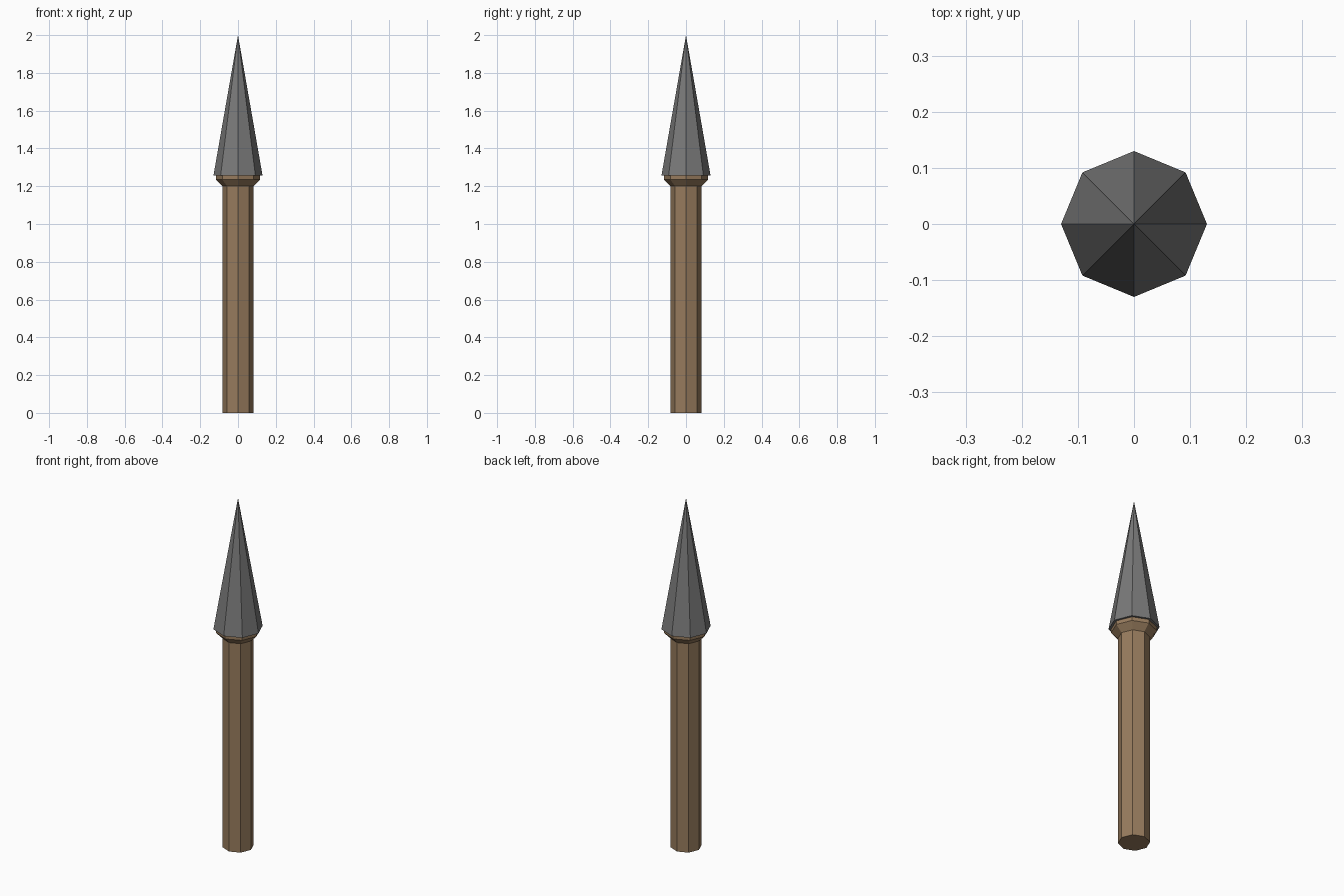
import bpy
import math

if "Cube" in bpy.data.objects:
    bpy.data.objects.remove(bpy.data.objects["Cube"])

SIDES = 8


def material(name, color):
    mat = bpy.data.materials.new(name)
    mat.diffuse_color = (*color, 1)
    mat.use_nodes = True
    mat.node_tree.nodes["Principled BSDF"].inputs["Base Color"].default_value = mat.diffuse_color
    return mat


def lathe(name, profile, mat):
    """Flat-faced closed solid from (radius, z) rings; radius 0 makes a point."""
    verts, faces, rings = [], [], []
    for r, z in profile:
        n = SIDES if r > 0 else 1
        rings.append([len(verts) + i for i in range(n)])
        for i in range(n):
            a = 2 * math.pi * i / SIDES
            verts.append((r * math.cos(a), r * math.sin(a), z))
    for lo, hi in zip(rings, rings[1:]):
        for i in range(SIDES):
            j = (i + 1) % SIDES
            if len(hi) == 1:
                faces.append((lo[i], lo[j], hi[0]))
            else:
                faces.append((lo[i], lo[j], hi[j], hi[i]))
    faces.append(rings[0][::-1])
    if len(rings[-1]) > 1:
        faces.append(rings[-1])
    mesh = bpy.data.meshes.new(name)
    mesh.from_pydata(verts, [], faces)
    mesh.materials.append(mat)
    obj = bpy.data.objects.new(name, mesh)
    bpy.context.collection.objects.link(obj)
    return obj


wood = material("wood", (0.31, 0.2, 0.11))
metal = material("dark_metal", (0.19, 0.19, 0.19))

# Wooden shaft flaring into the collar under the head
lathe("shaft", [(0.082, 0), (0.082, 1.2), (0.117, 1.235), (0.117, 1.256)], wood)

# Pointed spear head
lathe("spear_head", [(0.13, 1.256), (0, 2.0)], metal)
